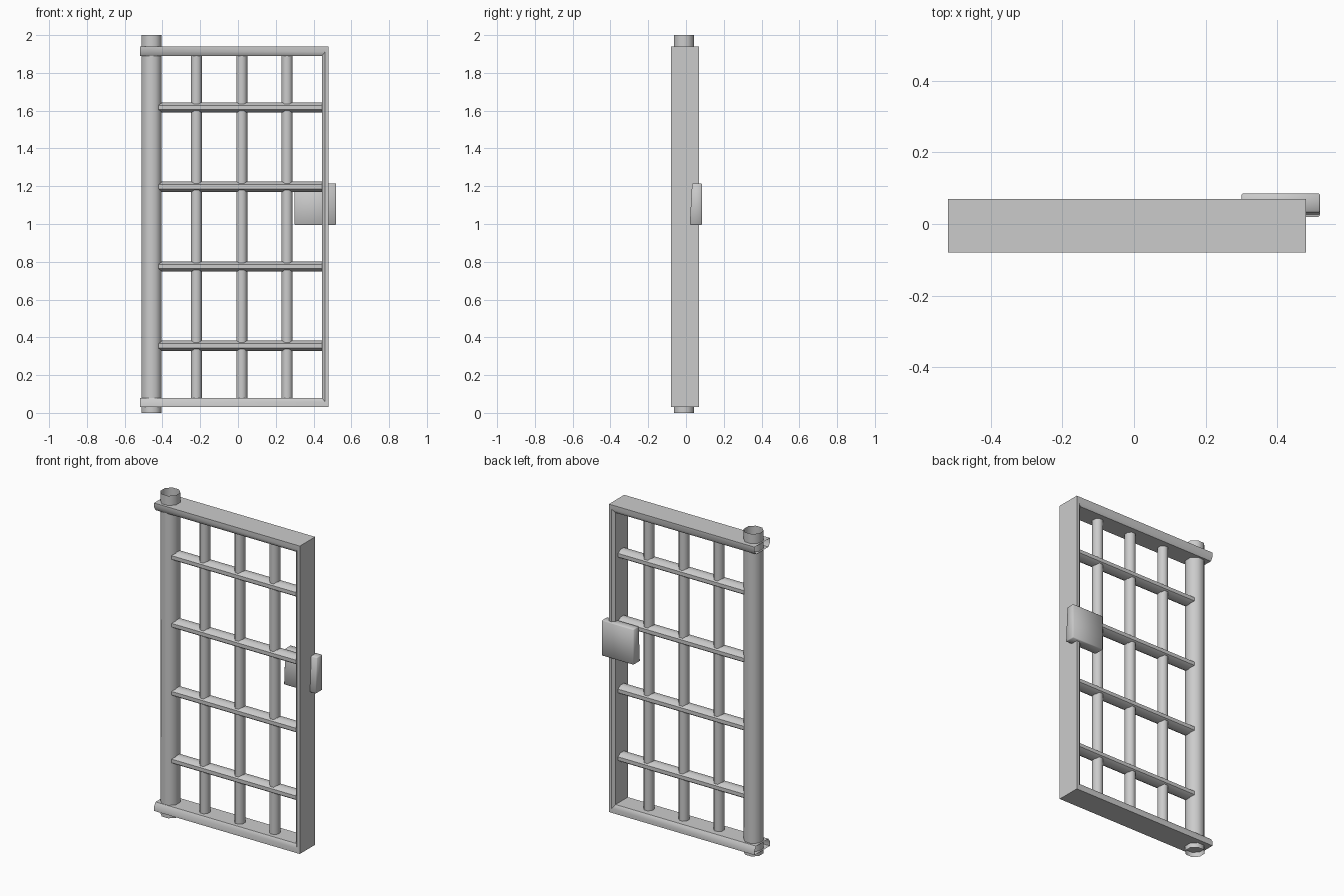
import bpy, bmesh, math
from mathutils import Vector

if "Cube" in bpy.data.objects:
    bpy.data.objects.remove(bpy.data.objects["Cube"])

Y = -0.01  # centre plane of the bars


def finish(name, bm, angle=50):
    bmesh.ops.recalc_face_normals(bm, faces=bm.faces[:])
    me = bpy.data.meshes.new(name)
    bm.to_mesh(me)
    bm.free()
    ob = bpy.data.objects.new(name, me)
    bpy.context.collection.objects.link(ob)
    bpy.ops.object.select_all(action='DESELECT')
    ob.select_set(True)
    bpy.context.view_layer.objects.active = ob
    bpy.ops.object.shade_smooth_by_angle(angle=math.radians(angle))
    return ob


def loft(name, rings, angle=50):
    """Open-ended skin through a list of closed rings."""
    bm = bmesh.new()
    vs = [[bm.verts.new(p) for p in r] for r in rings]
    n = len(vs[0])
    for a, b in zip(vs, vs[1:]):
        for i in range(n):
            j = (i + 1) % n
            bm.faces.new((a[i], a[j], b[j], b[i]))
    return finish(name, bm, angle)


def bar(name, start, end, r_side, r_depth, sides=8):
    """Oval tube along x or z; r_depth is its radius in y."""
    start, end = Vector(start), Vector(end)
    side = Vector((1, 0, 0)) if start.x == end.x else Vector((0, 0, 1))
    k = 1 / math.cos(math.pi / sides)
    offs = []
    for i in range(sides):
        a = 2 * math.pi * (i + 0.5) / sides
        offs.append(side * (r_side * k * math.cos(a)) + Vector((0, r_depth * k * math.sin(a), 0)))
    return loft(name, [[p + o for o in offs] for p in (start, end)])


# Hinge post
bar("hinge_post", (-0.457, Y, 0), (-0.457, Y, 2), 0.053, 0.053)

# Three-sided frame: one chamfered profile swept round the corners
profile = [(-0.08, 0), (-0.08, 0.55), (-0.065, 1), (0.055, 1), (0.07, 0.55), (0.07, 0)]
path = [(-0.52, 1.94, 0, -0.05), (0.48, 1.94, -0.035, -0.05),
        (0.48, 0.03, -0.035, 0.05), (-0.52, 0.03, 0, 0.05)]
loft("outer_frame", [[(x + dx * t, y, z + dz * t) for y, t in profile]
                     for x, z, dx, dz in path], 40)

# Upright bars
for i, x in enumerate((-0.22, 0.02, 0.26)):
    bar(f"upright_bar_{i + 1}", (x, Y, 0.06), (x, Y, 1.91), 0.029, 0.031)

# Cross bars
for i, z in enumerate((0.355, 0.775, 1.197, 1.617)):
    bar(f"cross_bar_{i + 1}", (-0.42, Y, z), (0.46, Y, z), 0.027, 0.04)

# Lock box wrapped round the closing edge
bm = bmesh.new()
bmesh.ops.create_cube(bm, size=1)
for v in bm.verts:
    v.co = Vector((0.41 + v.co.x * 0.22, 0.0525 + v.co.y * 0.065, 1.105 + v.co.z * 0.22))
    if v.co.y < 0.05 and v.co.z > 1.1:
        v.co.y += 0.012
bmesh.ops.bevel(bm, geom=bm.edges[:], offset=0.004, segments=1, affect='EDGES')
finish("lock_box", bm)
